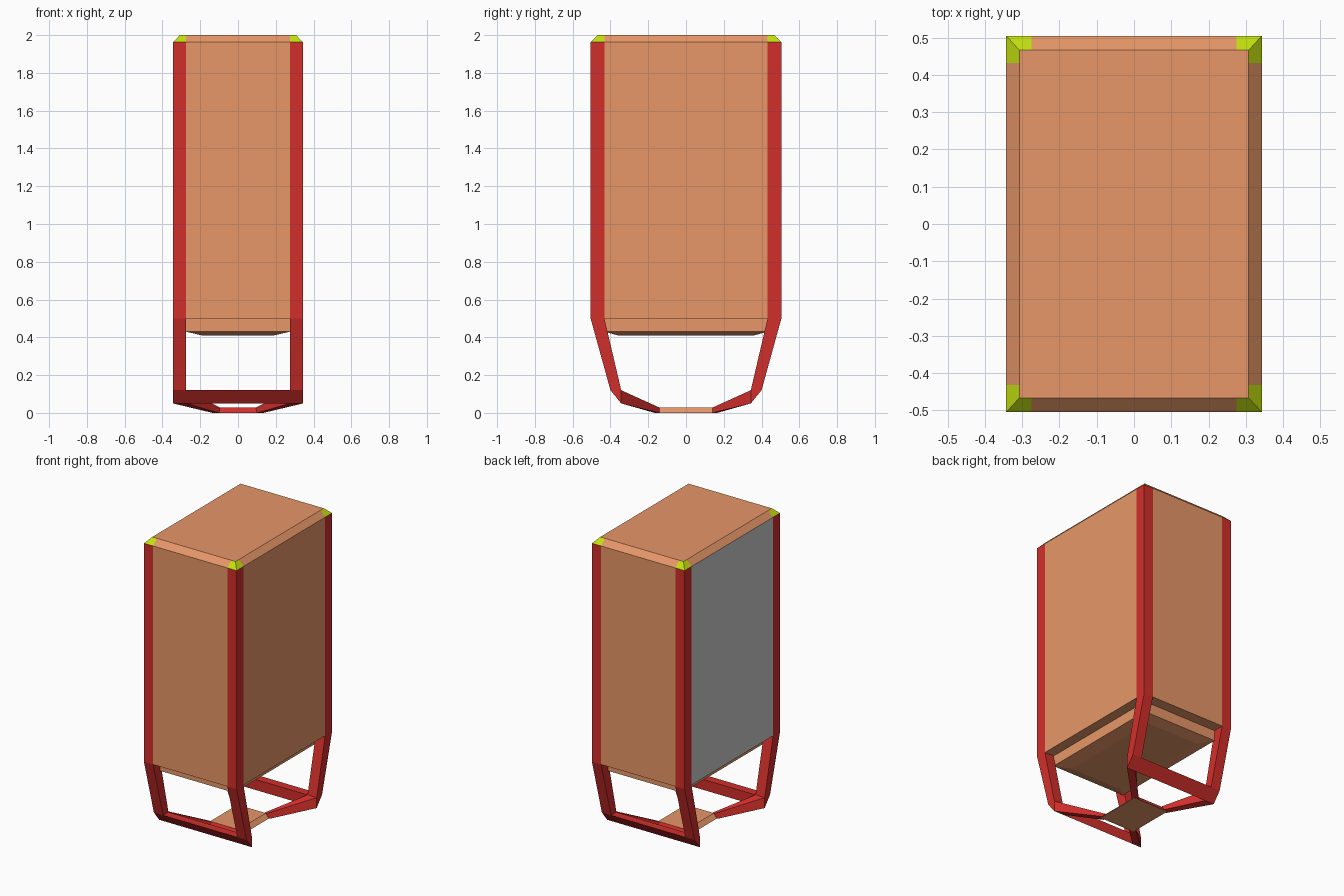
import bpy, bmesh

if "Cube" in bpy.data.objects:
    bpy.data.objects.remove(bpy.data.objects["Cube"])


def material(name, rgb):
    m = bpy.data.materials.new(name)
    m.diffuse_color = (*rgb, 1)
    m.use_nodes = True
    m.node_tree.nodes["Principled BSDF"].inputs["Base Color"].default_value = m.diffuse_color
    return m


ORANGE = material("orange", (0.80, 0.31, 0.14))
RED = material("red", (0.64, 0.028, 0.024))
LIME = material("lime", (0.55, 0.75, 0.005))

W, D = 0.343, 0.505        # half width and depth
IW, ID = 0.275, 0.432      # inner edge of the corner posts


def finish(name, bm, mats):
    bmesh.ops.recalc_face_normals(bm, faces=bm.faces)
    me = bpy.data.meshes.new(name)
    bm.to_mesh(me)
    bm.free()
    for m in mats:
        me.materials.append(m)
    ob = bpy.data.objects.new(name, me)
    bpy.context.collection.objects.link(ob)
    return ob


def loft(rings):
    """Closed shell through rings of points."""
    bm = bmesh.new()
    vs = [[bm.verts.new(p) for p in r] for r in rings]
    n = len(vs[0])
    for a, b in zip(vs, vs[1:]):
        for i in range(n):
            bm.faces.new((a[i], a[(i + 1) % n], b[(i + 1) % n], b[i]))
    bm.faces.new(vs[0])
    bm.faces.new(vs[-1])
    return bm


def rect(x, y, z):
    return [(-x, -y, z), (x, -y, z), (x, y, z), (-x, y, z)]


# Cabinet with bevelled top, cut along the corner post lines
bm = loft([rect(W, D, 0.5), rect(W, D, 1.963), rect(0.308, 0.467, 2.0)])
for co, no in (((IW, 0, 0), (1, 0, 0)), ((-IW, 0, 0), (1, 0, 0)),
               ((0, ID, 0), (0, 1, 0)), ((0, -ID, 0), (0, 1, 0))):
    bmesh.ops.bisect_plane(bm, geom=bm.verts[:] + bm.edges[:] + bm.faces[:],
                           plane_co=co, plane_no=no)
bm.normal_update()
for f in bm.faces:
    c = f.calc_center_median()
    corner = abs(c.x) > IW and abs(c.y) > ID
    if abs(f.normal.z) < 0.1:
        if corner:
            f.material_index = 1
        elif c.x < -W + 0.01:
            f.material_index = 3       # plain grey left panel
    elif 1.97 < c.z < 1.995 and corner:
        f.material_index = 2
finish("cabinet", bm, [ORANGE, RED, LIME, None])

# Shallow housing under the cabinet
finish("underside", loft([rect(IW, ID, 0.5), rect(IW, ID, 0.43),
                          rect(0.19, 0.36, 0.41)]), [ORANGE])

# Small foot plate with red end faces
bm = loft([rect(0.13, 0.16, 0.0), rect(0.105, 0.145, 0.028)])
bm.normal_update()
for f in bm.faces:
    if abs(f.normal.y) > 0.7:
        f.material_index = 1
finish("foot_plate", bm, [ORANGE, RED])

# Legs, crossbars and diagonal arms
leg_profile = [(D, 0.5), (0.40, 0.12), (0.343, 0.05), (0.343, 0.12), (ID, 0.5)]
bar_profile = leg_profile[1:4]
for sy, end in ((-1, "front"), (1, "back")):
    finish(end + "_crossbar",
           loft([[(x, sy * y, z) for y, z in bar_profile] for x in (-IW, IW)]), [RED])
    for sx, side in ((-1, "left"), (1, "right")):
        finish(f"{end}_{side}_leg",
               loft([[(sx * x, sy * y, z) for y, z in leg_profile]
                     for x in (IW, W)]), [RED])
        outer = [(W, 0.343, 0.05), (IW, 0.343, 0.05), (IW, 0.343, 0.12), (W, 0.343, 0.12)]
        inner = [(0.135, 0.14, 0.0), (0.10, 0.165, 0.0),
                 (0.095, 0.15, 0.028), (0.11, 0.14, 0.028)]
        finish(f"{end}_{side}_arm",
               loft([[(sx * x, sy * y, z) for x, y, z in r]
                     for r in (outer, inner)]), [RED])
